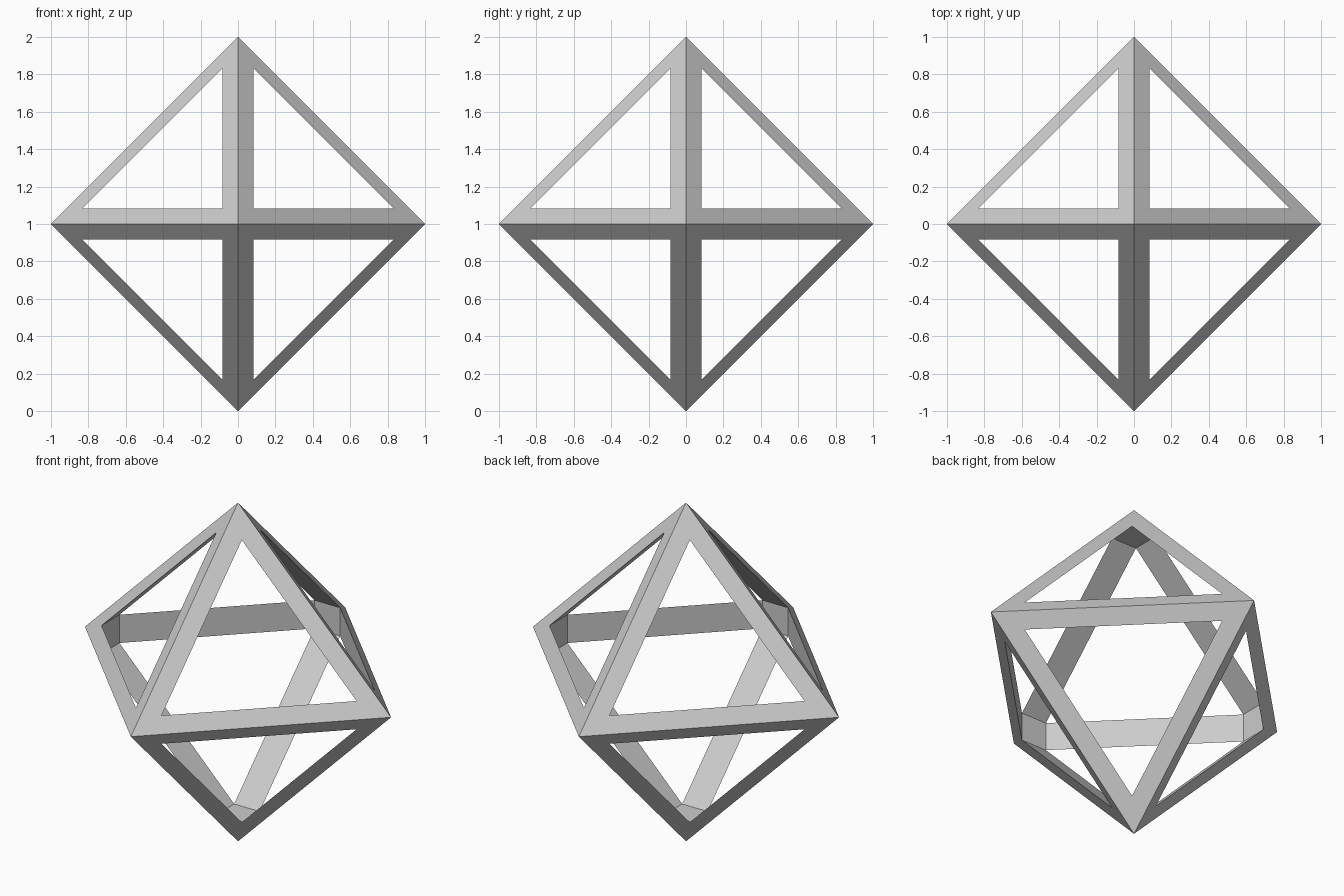
import bpy, bmesh
from itertools import product
from mathutils import Vector

if "Cube" in bpy.data.objects:
    bpy.data.objects.remove(bpy.data.objects["Cube"])

SHRINK = 0.75                      # size of each triangular opening relative to its face
CENTRE = Vector((0, 0, 1))

bm = bmesh.new()

# Outer tips of the octahedron, keyed by (axis, sign)
tips = {}
for axis, sign in product(range(3), (-1, 1)):
    p = Vector()
    p[axis] = sign
    tips[axis, sign] = bm.verts.new(p + CENTRE)

# Opening corners, keyed by (face signs, axis of nearest tip)
holes = {}
for signs in product((-1, 1), repeat=3):
    mid = Vector(signs) / 3
    for axis in range(3):
        tip = Vector()
        tip[axis] = signs[axis]
        holes[signs, axis] = bm.verts.new(mid.lerp(tip, SHRINK) + CENTRE)

# Flat outer border around each triangular opening
for signs in product((-1, 1), repeat=3):
    for a in range(3):
        b = (a + 1) % 3
        bm.faces.new((tips[a, signs[a]], tips[b, signs[b]],
                      holes[signs, b], holes[signs, a]))


def face_signs(**fixed):
    return tuple(fixed[k] for k in ("x0", "x1", "x2"))


# Inner flat strip behind each of the twelve edges
for a in range(3):
    b, c = (a + 1) % 3, (a + 2) % 3
    for sa, sb in product((-1, 1), repeat=2):
        f, g = (face_signs(**{f"x{a}": sa, f"x{b}": sb, f"x{c}": s}) for s in (-1, 1))
        bm.faces.new((holes[f, a], holes[f, b], holes[g, b], holes[g, a]))

# Inner square behind each of the six tips
for a, s in product(range(3), (-1, 1)):
    b, c = (a + 1) % 3, (a + 2) % 3
    ring = [face_signs(**{f"x{a}": s, f"x{b}": u, f"x{c}": v})
            for u, v in ((-1, -1), (1, -1), (1, 1), (-1, 1))]
    bm.faces.new([holes[f, a] for f in ring])

bmesh.ops.recalc_face_normals(bm, faces=bm.faces[:])
mesh = bpy.data.meshes.new("octahedron_frame")
bm.to_mesh(mesh)
bm.free()
bpy.context.collection.objects.link(bpy.data.objects.new("octahedron_frame", mesh))
